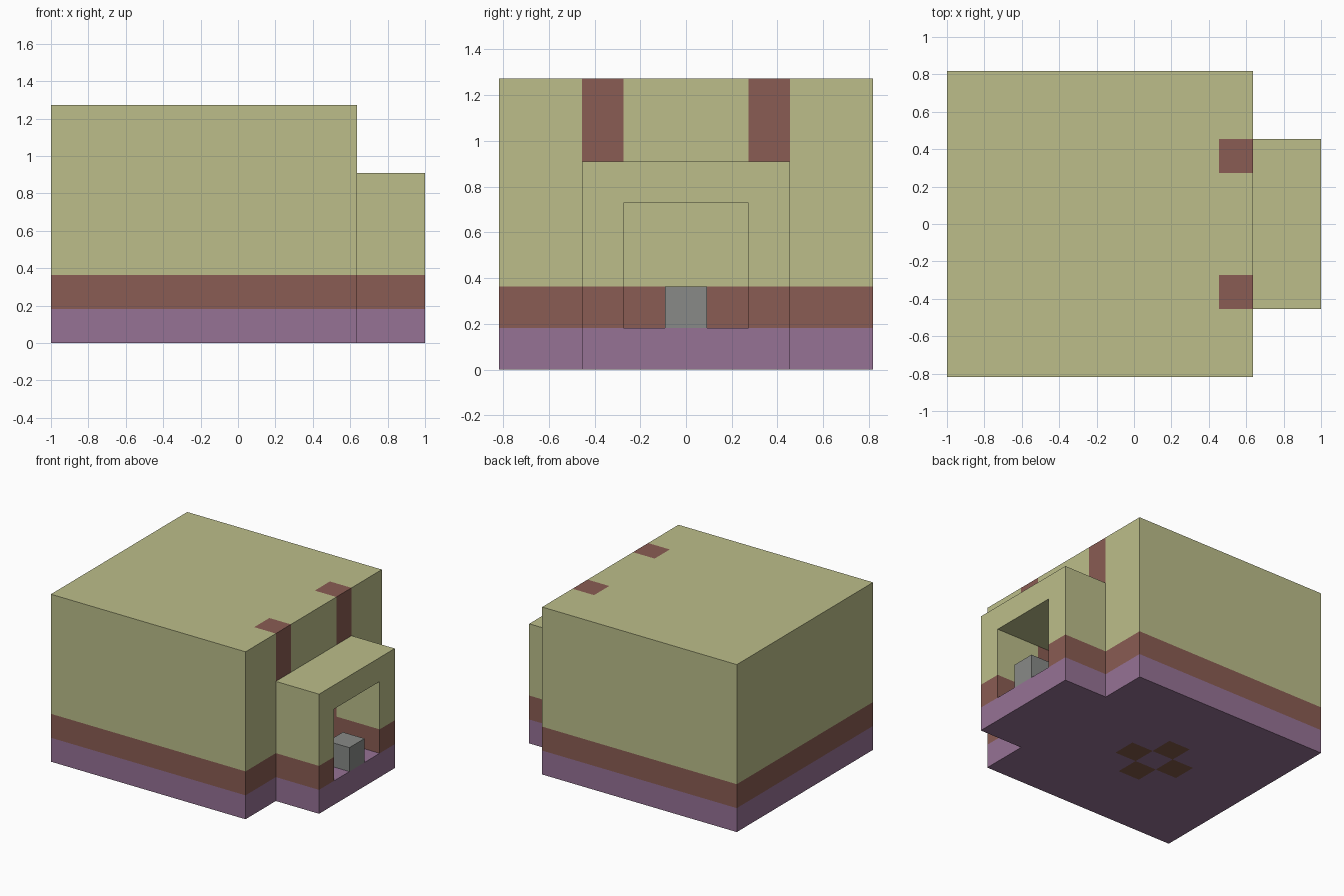
import bpy, bmesh
from mathutils import Vector

U = 2 / 11            # edge of one building block
CX = -U               # x of the main room's centre

cube = bpy.data.objects.get("Cube")
if cube:
    bpy.data.objects.remove(cube, do_unlink=True)


def material(name, rgb):
    lin = [((c / 255 + 0.055) / 1.055) ** 2.4 for c in rgb] + [1.0]
    mat = bpy.data.materials.new(name)
    mat.use_nodes = True
    mat.diffuse_color = lin
    mat.node_tree.nodes["Principled BSDF"].inputs["Base Color"].default_value = lin
    return mat


OLIVE, BROWN, PURPLE, EARTH = range(4)
PALETTE = [material("olive", (188, 190, 138)), material("brown", (138, 92, 83)),
           material("purple", (150, 114, 149)), material("earth_brown", (130, 91, 72))]
GREY = material("grey", (136, 138, 135))


def box(name, lo, hi, helper=False):
    """Box between two corners given in blocks, x from the room centre."""
    lo, hi = Vector(lo) * U, Vector(hi) * U
    bm = bmesh.new()
    bmesh.ops.create_cube(bm, size=1)
    for v in bm.verts:
        v.co = (lo + hi) / 2 + v.co * (hi - lo) + Vector((CX, 0, 0))
    mesh = bpy.data.meshes.new(name)
    bm.to_mesh(mesh)
    bm.free()
    obj = bpy.data.objects.new(name, mesh)
    bpy.context.collection.objects.link(obj)
    obj.hide_render = helper
    return obj


# Main building, porch, and the hollow spaces inside
house = box("house", (-4.5, -4.5, 0), (4.5, 4.5, 7))
tools = [("UNION", box("porch", (4, -2.5, 0), (6.5, 2.5, 5), True)),
         ("DIFFERENCE", box("room_space", (-3.5, -3.5, 1), (3.5, 3.5, 6), True)),
         ("DIFFERENCE", box("doorway_space", (3, -1.5, 1), (7, 1.5, 4), True))]
for operation, tool in tools:
    mod = house.modifiers.new(tool.name, "BOOLEAN")
    mod.operation, mod.solver, mod.object = operation, "EXACT", tool
bpy.context.view_layer.update()
evaluated = house.evaluated_get(bpy.context.evaluated_depsgraph_get())
bm = bmesh.new()
bm.from_mesh(evaluated.to_mesh())
evaluated.to_mesh_clear()
house.modifiers.clear()
for _, tool in tools:
    bpy.data.objects.remove(tool, do_unlink=True)

# Cut the surfaces along the colour borders
borders = [(-1.5, -0.5, 0.5, 1.5, 3.5, 4.5), (-2.5, -1.5, -0.5, 0.5, 1.5, 2.5), (1, 2)]
for axis, cuts in enumerate(borders):
    normal = Vector([float(i == axis) for i in range(3)])
    for c in cuts:
        point = normal * c * U + Vector((CX, 0, 0)) * normal[0]
        bmesh.ops.bisect_plane(bm, geom=bm.verts[:] + bm.edges[:] + bm.faces[:],
                               plane_co=point, plane_no=normal, dist=1e-5)


def colour_at(p):
    """Colour of the block holding point p, in blocks from the room centre."""
    x, y, z = p
    if z < 1:
        # Four hearth blocks around the centre of the floor
        return EARTH if round(abs(x)) + round(abs(y)) == 1 else PURPLE
    if z < 2 or (3.5 < x < 4.5 and 1.5 < abs(y) < 2.5):
        return BROWN      # lower band and the two door posts
    return OLIVE


bm.normal_update()
for face in bm.faces:
    inside = face.calc_center_median() - face.normal * U / 2 - Vector((CX, 0, 0))
    face.material_index = colour_at(inside / U)
    face.smooth = False
house.data.materials.clear()
for mat in PALETTE:
    house.data.materials.append(mat)
bm.to_mesh(house.data)
bm.free()

# Grey block standing in the doorway
door_block = box("door_block", (5.5, -0.5, 1), (6.5, 0.5, 2))
door_block.data.materials.append(GREY)
